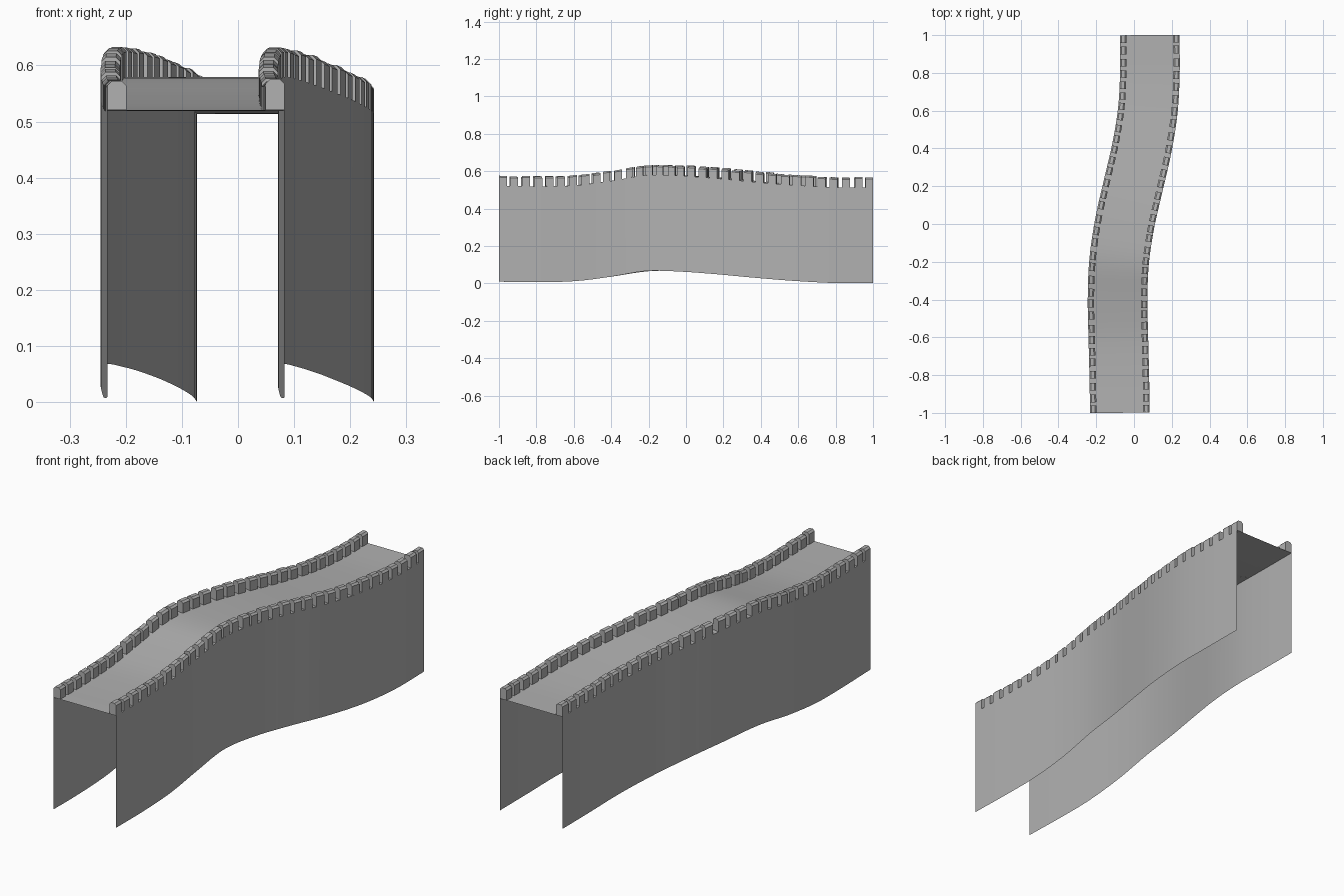
import bpy, bmesh, random
from mathutils import Vector

if "Cube" in bpy.data.objects:
    bpy.data.objects.remove(bpy.data.objects["Cube"])

random.seed(4)
HALF = 0.158      # half width of the wall
DECK = 0.512      # walkway height above the ground line
N_MERLON = 33
M_LEN, M_WID, M_TOP = 0.041, 0.034, 0.053

# Centre line at ground level, evenly spaced in y from -1 to 1
XS = [-0.075, -0.078, -0.083, -0.087, -0.079, -0.050, -0.005, 0.041, 0.073, 0.084, 0.083]
ZS = [0.009, 0.007, 0.012, 0.036, 0.066, 0.063, 0.049, 0.030, 0.013, 0.002, 0.002]

# Darker grey stone
stone = bpy.data.materials.new("stone")
stone.diffuse_color = (0.44, 0.44, 0.44, 1)
stone.use_nodes = True
stone.node_tree.nodes["Principled BSDF"].inputs["Base Color"].default_value = stone.diffuse_color


def spline(vals, t):
    """Catmull-Rom value for t in 0..1."""
    n = len(vals) - 1
    f = max(0.0, min(t, 1.0)) * n
    i = min(int(f), n - 1)
    u = f - i
    a, b, c, d = (vals[max(0, min(n, i + k))] for k in (-1, 0, 1, 2))
    return 0.5 * (2*b + (c - a)*u + (2*a - 5*b + 4*c - d)*u*u + (3*b - a - 3*c + d)*u**3)


def centre(t):
    return Vector((spline(XS, t), -1 + 2 * t, spline(ZS, t)))


def place(t, side, up):
    """Point beside the path: side is the sideways offset, up the height."""
    tan = centre(min(1, t + 0.01)) - centre(max(0, t - 0.01))
    nor = Vector((tan.y, -tan.x, 0)).normalized()
    p = centre(t) + nor * side + Vector((0, 0, up))
    p.y = max(-1, min(1, p.y))
    return p


# Table to turn distance along the path into a path parameter
STEPS = 400
dist = [0.0]
for k in range(STEPS):
    dist.append(dist[-1] + (centre((k + 1) / STEPS) - centre(k / STEPS)).length)
LENGTH = dist[-1]


def at(s):
    for k in range(STEPS):
        if dist[k + 1] >= s:
            return (k + (s - dist[k]) / (dist[k + 1] - dist[k])) / STEPS
    return 1.0


def finish(name, bm, smooth=False):
    me = bpy.data.meshes.new(name)
    bm.to_mesh(me)
    bm.free()
    for p in me.polygons:
        p.use_smooth = smooth
    me.materials.append(stone)
    ob = bpy.data.objects.new(name, me)
    bpy.context.collection.objects.link(ob)


def sheet(name, a, b, segs=48):
    """Ribbon along the path between two (side, up) offsets."""
    bm = bmesh.new()
    rows = [[bm.verts.new(place(k / segs, *o)) for o in (a, b)] for k in range(segs + 1)]
    for r, q in zip(rows, rows[1:]):
        bm.faces.new((r[0], r[1], q[1], q[0]))
    finish(name, bm, True)


# Walkway and the two open-bottomed side walls
sheet("walkway", (-HALF, DECK), (HALF, DECK))
sheet("right_wall", (HALF, DECK), (HALF, 0))
sheet("left_wall", (-HALF, 0), (-HALF, DECK))

# Merlons: slightly uneven chamfered blocks following the bend on each edge
c = 0.008
profile = [(0, 0), (M_WID, 0), (M_WID, M_TOP - c), (M_WID - c, M_TOP), (c, M_TOP), (0, M_TOP - c)]
pitch = (LENGTH - M_LEN) / (N_MERLON - 1)
for name, sign in (("left_merlons", -1), ("right_merlons", 1)):
    bm = bmesh.new()
    for k in range(N_MERLON):
        inner = 0 < k < N_MERLON - 1
        start = k * pitch + (random.uniform(-0.005, 0.005) if inner else 0)
        lift = random.uniform(-0.003, 0.002)
        ends = [[bm.verts.new(place(at(s), sign * (HALF - w), DECK + h + (lift if h else 0)))
                 for w, h in profile] for s in (start, start + M_LEN)]
        bm.faces.new(ends[0])
        bm.faces.new(ends[1][::-1])
        for i in range(len(profile)):
            j = (i + 1) % len(profile)
            bm.faces.new((ends[0][i], ends[1][i], ends[1][j], ends[0][j]))
    bmesh.ops.recalc_face_normals(bm, faces=bm.faces)
    finish(name, bm)
